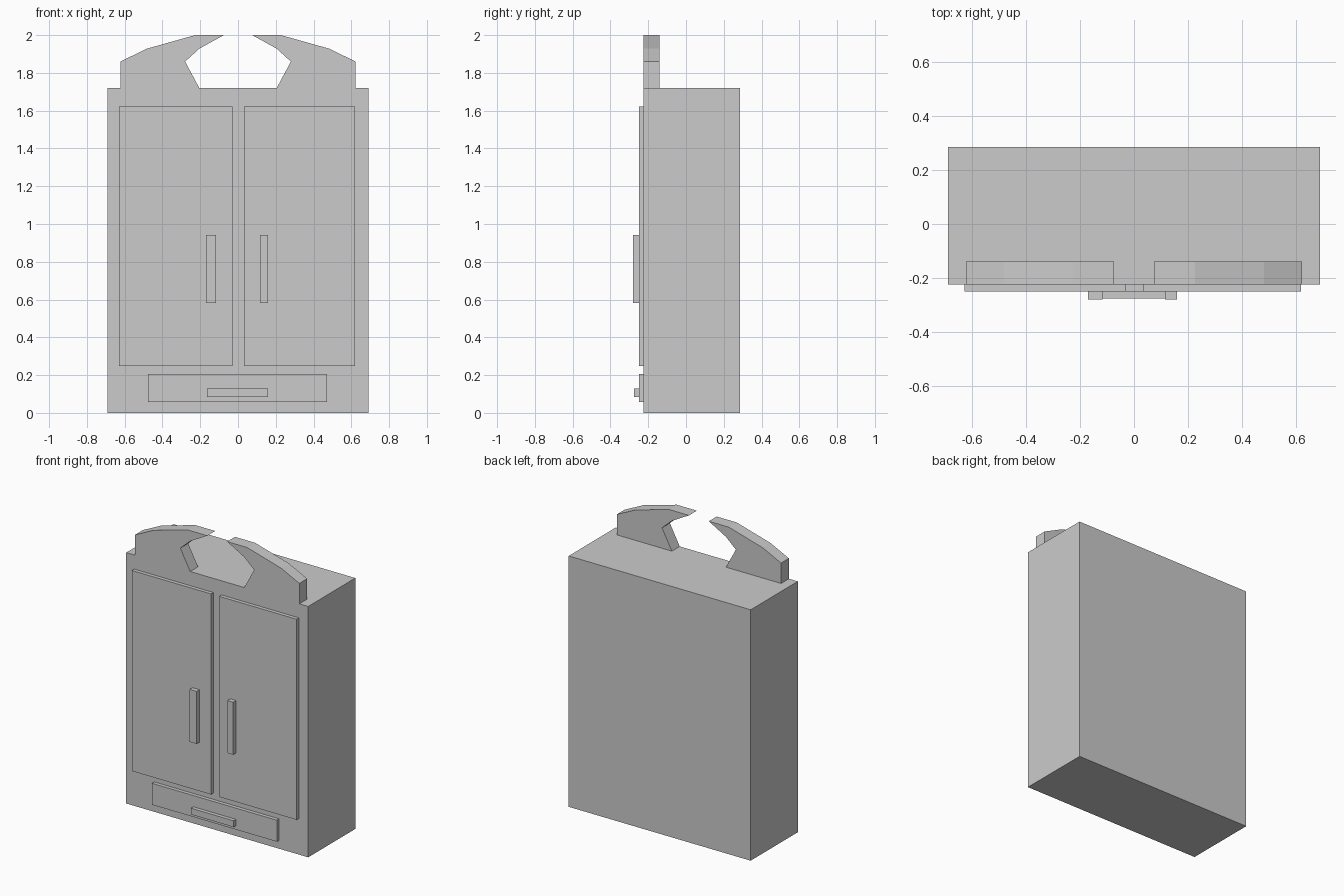
import bpy, bmesh

if "Cube" in bpy.data.objects:
    bpy.data.objects.remove(bpy.data.objects["Cube"])

FRONT = -0.225  # y of the cabinet's front face


def extrude_profile(name, pts, y0, y1):
    """Extrude an x/z outline from y0 to y1."""
    bm = bmesh.new()
    face = bm.faces.new([bm.verts.new((x, y0, z)) for x, z in pts])
    ext = bmesh.ops.extrude_face_region(bm, geom=[face])
    verts = [g for g in ext["geom"] if isinstance(g, bmesh.types.BMVert)]
    bmesh.ops.translate(bm, verts=verts, vec=(0, y1 - y0, 0))
    bmesh.ops.recalc_face_normals(bm, faces=bm.faces[:])
    mesh = bpy.data.meshes.new(name)
    bm.to_mesh(mesh)
    bm.free()
    ob = bpy.data.objects.new(name, mesh)
    bpy.context.collection.objects.link(ob)
    return ob


def box(name, x0, x1, y0, y1, z0, z1):
    return extrude_profile(name, [(x0, z0), (x1, z0), (x1, z1), (x0, z1)], y0, y1)


# Cabinet carcass
box("cabinet_body", -0.69, 0.69, FRONT, 0.285, 0, 1.72)

# Doors and their upright handles
box("left_door", -0.63, -0.03, -0.25, FRONT, 0.248, 1.623)
box("right_door", 0.033, 0.62, -0.25, FRONT, 0.248, 1.623)
box("left_door_handle", -0.17, -0.117, -0.281, -0.25, 0.583, 0.943)
box("right_door_handle", 0.116, 0.16, -0.281, -0.25, 0.583, 0.943)

# Drawer with a horizontal pull
box("drawer_front", -0.477, 0.47, -0.25, FRONT, 0.058, 0.205)
box("drawer_handle", -0.165, 0.16, -0.276, -0.25, 0.085, 0.128)

# Broken pediment: one horn-shaped half on each side
horn = [(0.205, 1.72), (0.623, 1.72), (0.623, 1.86), (0.483, 1.928),
        (0.227, 2.0), (0.075, 2.0), (0.205, 1.928), (0.28, 1.86)]
for side, s in (("left", -1), ("right", 1)):
    extrude_profile(side + "_pediment", [(s * x, z) for x, z in horn], FRONT, -0.14)
